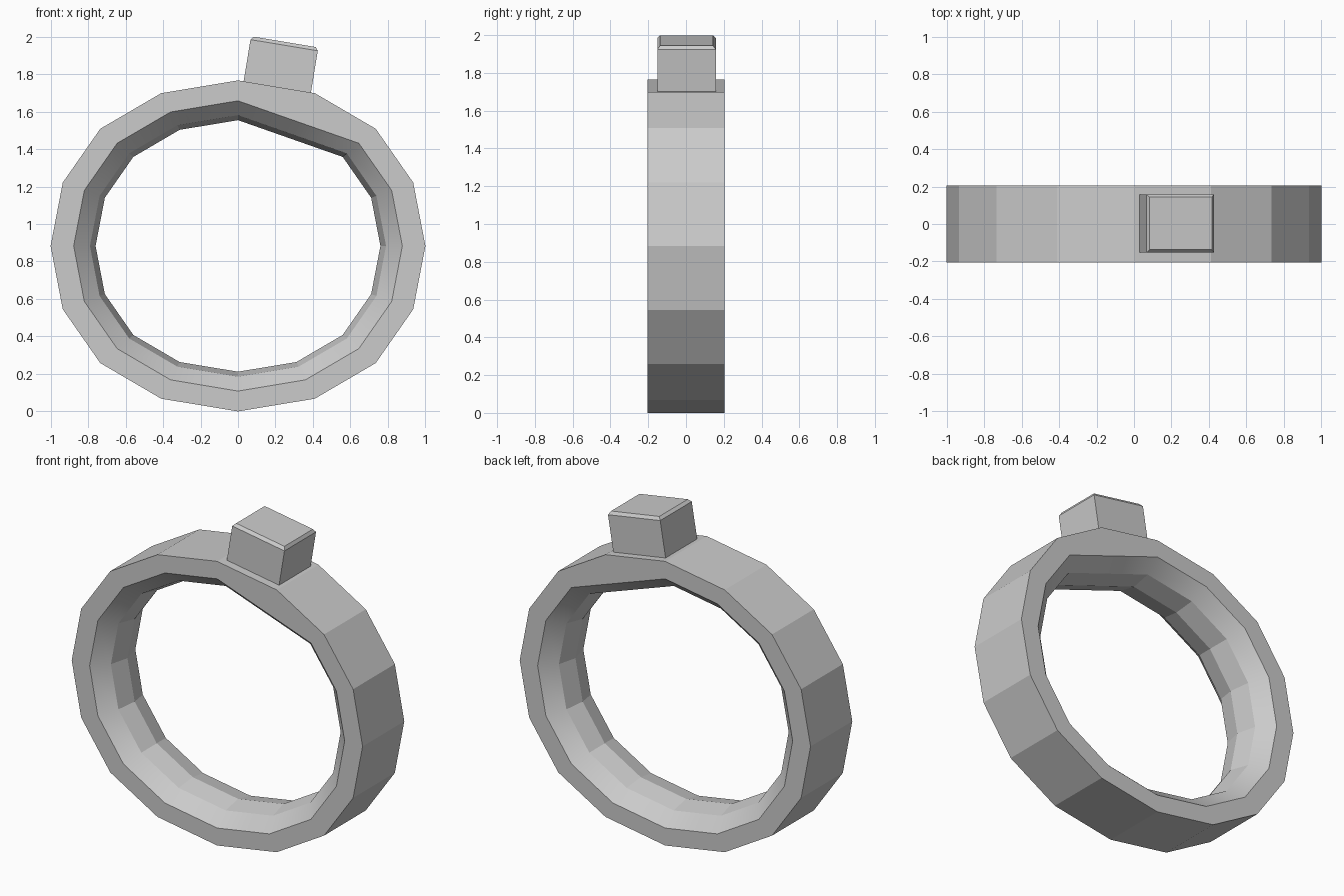
import bpy, bmesh, math
from mathutils import Matrix

if "Cube" in bpy.data.objects:
    bpy.data.objects.remove(bpy.data.objects["Cube"])

CZ = 0.883  # height of the band centre


def add_object(name, bm):
    bmesh.ops.recalc_face_normals(bm, faces=bm.faces)
    mesh = bpy.data.meshes.new(name)
    bm.to_mesh(mesh)
    bm.free()
    obj = bpy.data.objects.new(name, mesh)
    bpy.context.collection.objects.link(obj)
    return obj


# Band outline: one quarter, mirrored into a 16-sided loop
quarter = [(1.0, 0.0), (0.935, 0.338), (0.735, 0.625), (0.41, 0.815), (0.0, 0.883)]
half = quarter + [(-x, z) for x, z in quarter[-2::-1]]
outline = half + [(x, -z) for x, z in half[-2:0:-1]]

# Cross-section as (scale of outline, y): outer wall, flat side, bevel, inner ridge
section = [(1.0, -0.205), (0.877, -0.205), (0.79, -0.12), (0.76, 0.0),
           (0.79, 0.12), (0.877, 0.205), (1.0, 0.205)]


def ring_points(scale):
    pts = [(x * scale, z * scale) for x, z in outline]
    if scale < 1:  # one straight flat inside, under the stone
        pts[3] = tuple((a + b) / 2 for a, b in zip(pts[2], pts[4]))
    return pts


bm = bmesh.new()
rings = [[bm.verts.new((x, y, CZ + z)) for x, z in ring_points(s)] for s, y in section]
n = len(outline)
for j in range(len(rings)):
    a, b = rings[j], rings[(j + 1) % len(rings)]
    for i in range(n):
        k = (i + 1) % n
        face = bm.faces.new((a[i], a[k], b[k], b[i]))
        face.smooth = j in (1, 4)  # soft bevels, flat facets elsewhere
add_object("ring_band", bm)

# Stone: block with chamfered top, seated on the tilted facet right of the top
bm = bmesh.new()
levels = [(0.182, 0.155, -0.015), (0.182, 0.155, 0.222), (0.168, 0.14, 0.24)]
loops = [[bm.verts.new((sx * w, sy * d, h))
          for sx, sy in ((-1, -1), (1, -1), (1, 1), (-1, 1))] for w, d, h in levels]
for a, b in zip(loops, loops[1:]):
    for i in range(4):
        k = (i + 1) % 4
        bm.faces.new((a[i], a[k], b[k], b[i]))
bm.faces.new(loops[0][::-1])
bm.faces.new(loops[-1])
tilt = Matrix.Translation((0.21, 0.003, 1.735)) @ Matrix.Rotation(math.radians(9.4), 4, 'Y')
bmesh.ops.transform(bm, matrix=tilt, verts=bm.verts)
add_object("stone", bm)
